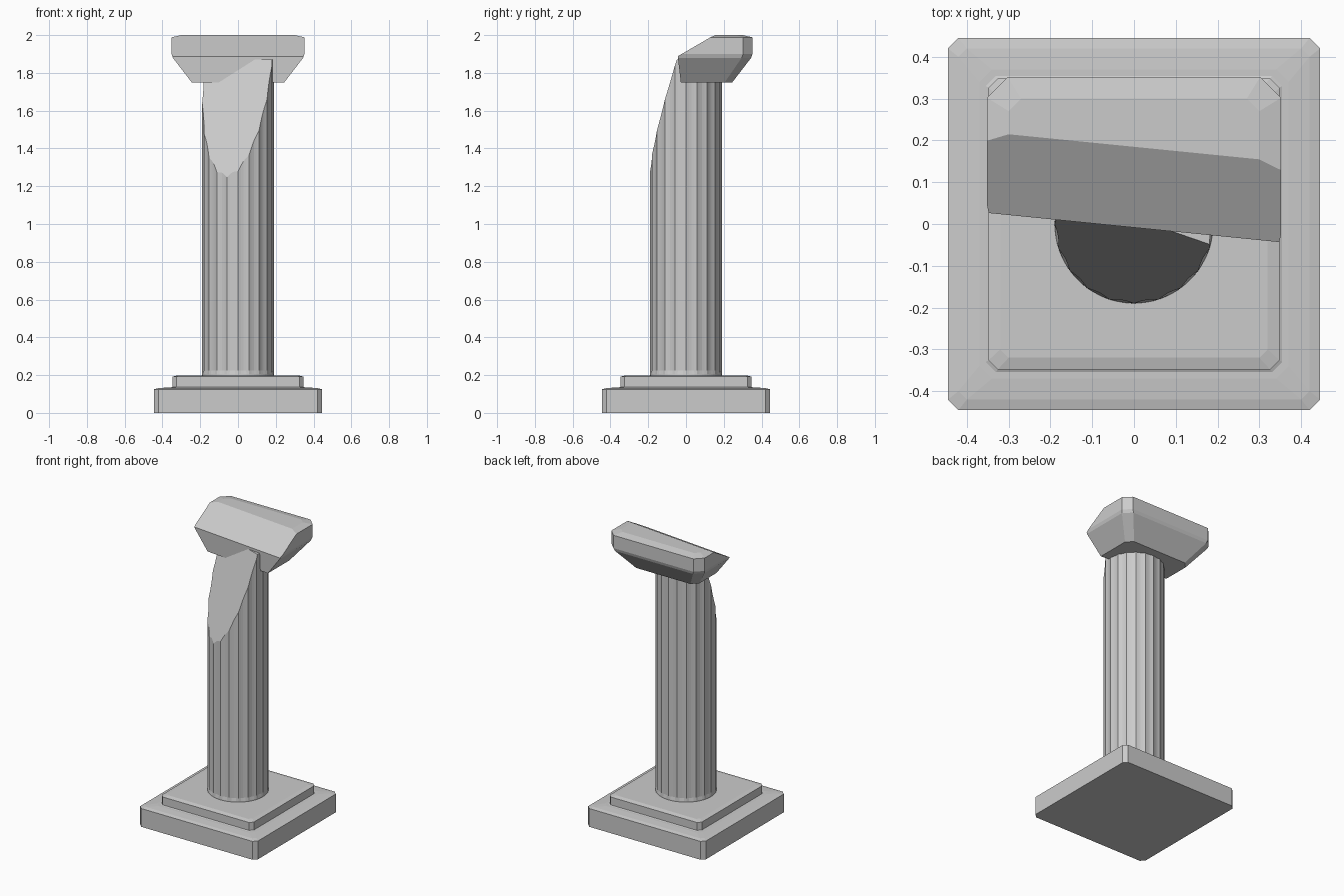
import bpy, bmesh
from math import sin, cos, pi
from mathutils import Vector

if "Cube" in bpy.data.objects:
    bpy.data.objects.remove(bpy.data.objects["Cube"])


def loft(name, rings, cuts=()):
    """Skin stacked rings, cap the ends, then slice by (point, outward normal) planes."""
    bm = bmesh.new()
    loops = [[bm.verts.new(p) for p in ring] for ring in rings]
    n = len(loops[0])
    for a, b in zip(loops, loops[1:]):
        for i in range(n):
            j = (i + 1) % n
            bm.faces.new((a[i], a[j], b[j], b[i]))
    bm.faces.new(loops[0][::-1])
    bm.faces.new(loops[-1])
    for point, normal in cuts:
        res = bmesh.ops.bisect_plane(
            bm, geom=bm.verts[:] + bm.edges[:] + bm.faces[:], dist=1e-5,
            plane_co=Vector(point), plane_no=Vector(normal).normalized(),
            clear_outer=True)
        edges = [e for e in res["geom_cut"] if isinstance(e, bmesh.types.BMEdge)]
        bmesh.ops.edgeloop_fill(bm, edges=edges)
    bmesh.ops.recalc_face_normals(bm, faces=bm.faces[:])
    mesh = bpy.data.meshes.new(name)
    bm.to_mesh(mesh)
    bm.free()
    obj = bpy.data.objects.new(name, mesh)
    bpy.context.collection.objects.link(obj)
    return obj


def square(h, z, c):
    """Square ring of half-width h with corners chamfered by c."""
    k = h - c
    return [(h, -k, z), (h, k, z), (k, h, z), (-k, h, z),
            (-h, k, z), (-h, -k, z), (-k, -h, z), (k, -h, z)]


FLUTES, STEPS, R = 20, 4, 0.19


def fluted(z, depth):
    """Circular ring with shallow flutes of the given depth."""
    n = FLUTES * STEPS
    ring = []
    for i in range(n):
        r = R - depth * sin(pi * (i % STEPS) / STEPS)
        t = 2 * pi * i / n
        ring.append((r * cos(t), r * sin(t), z))
    return ring


# Two stepped base slabs with worn top edges
loft("lower_plinth", [square(.445, 0, .025), square(.445, .125, .025),
                      square(.42, .131, .02), square(.37, .135, .03)])
loft("upper_plinth", [square(.37, .128, .03), square(.348, .138, .022),
                      square(.348, .192, .022), square(.32, .199, .02)])

# Fluted shaft, broken off along a steep diagonal plane
loft("fluted_shaft", [fluted(.19, 0), fluted(.205, .001),
                      fluted(.225, .006), fluted(1.87, .006)],
     cuts=[((0, 0, 1.83), (-1.0, -2.9, 1))])

# Capital: tapered block split at the front and broken off at a slope
loft("broken_capital", [square(.245, 1.75, .04), square(.345, 1.88, .05),
                        square(.352, 1.90, .05), square(.352, 1.988, .05),
                        square(.30, 2.0, .03)],
     cuts=[((0, -.005, 1.8), (-.1, -1, -.04)),
           ((0, -.005, 1.89), (-.058, -.58, 1))])
